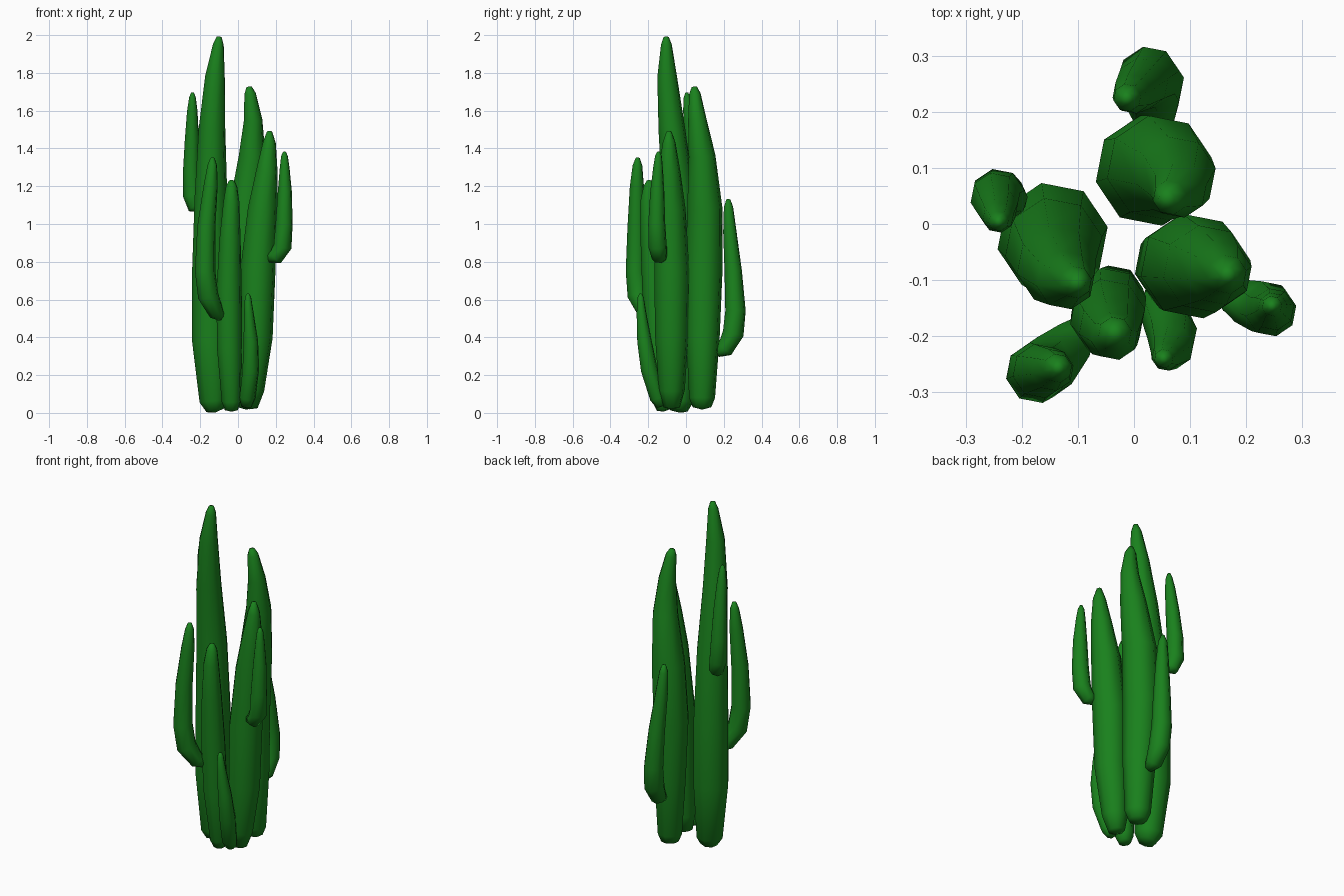
import bpy, bmesh, math
from mathutils import Vector

mat = bpy.data.materials.new("cactus_green")
mat.diffuse_color = (0.01, 0.22, 0.012, 1)
SIDES = 8


def stalk(name, path, turn=0.2):
    """Smooth eight-sided tube through (x, y, z, radius) rings with closed rounded ends."""
    bm = bmesh.new()
    pts = [Vector(p[:3]) for p in path]
    rings = []
    for i, p in enumerate(path):
        t = (pts[min(i + 1, len(pts) - 1)] - pts[max(i - 1, 0)]).normalized()
        u = Vector((0, 1, 0)).cross(t).normalized()
        v = t.cross(u)
        rings.append([bm.verts.new(pts[i] + p[3] * (math.cos(a) * u + math.sin(a) * v))
                      for a in (turn + 2 * math.pi * k / SIDES for k in range(SIDES))])
    for a, b in zip(rings, rings[1:]):
        for k in range(SIDES):
            n = (k + 1) % SIDES
            bm.faces.new((a[k], a[n], b[n], b[k]))
    # shallow domed caps
    for ring, p, q, r in ((rings[0], pts[0], pts[1], path[0][3]),
                          (rings[-1], pts[-1], pts[-2], path[-1][3])):
        tip = bm.verts.new(p + (p - q).normalized() * r * 0.25)
        for k in range(SIDES):
            bm.faces.new((ring[k], ring[(k + 1) % SIDES], tip))
    bmesh.ops.recalc_face_normals(bm, faces=bm.faces)
    me = bpy.data.meshes.new(name)
    bm.to_mesh(me)
    bm.free()
    for f in me.polygons:
        f.use_smooth = True
    me.materials.append(mat)
    ob = bpy.data.objects.new(name, me)
    bpy.context.collection.objects.link(ob)


# Main stems rising from the ground
stalk("tallest_stem", [
    (-0.12, -0.04, 0.015, 0.05), (-0.13, -0.035, 0.06, 0.075), (-0.145, -0.025, 0.38, 0.1),
    (-0.145, -0.025, 0.75, 0.1), (-0.143, -0.04, 1.15, 0.088), (-0.138, -0.075, 1.5, 0.072),
    (-0.122, -0.1, 1.78, 0.053), (-0.104, -0.104, 1.95, 0.029), (-0.1, -0.105, 1.99, 0.014)])
stalk("back_stem", [
    (0.045, 0.085, 0.03, 0.05), (0.045, 0.085, 0.08, 0.07), (0.04, 0.09, 0.4, 0.09),
    (0.03, 0.095, 0.75, 0.1), (0.045, 0.1, 1.08, 0.095), (0.075, 0.085, 1.36, 0.072),
    (0.08, 0.06, 1.55, 0.05), (0.064, 0.047, 1.69, 0.031), (0.058, 0.045, 1.725, 0.015)])
stalk("right_stem", [
    (0.06, -0.075, 0.03, 0.045), (0.07, -0.075, 0.12, 0.07), (0.095, -0.075, 0.4, 0.09),
    (0.105, -0.075, 0.75, 0.095), (0.13, -0.08, 1.08, 0.079), (0.153, -0.087, 1.28, 0.058),
    (0.166, -0.09, 1.43, 0.035), (0.167, -0.09, 1.49, 0.014)])
stalk("front_stem", [
    (-0.035, -0.12, 0.015, 0.035), (-0.035, -0.125, 0.06, 0.052), (-0.045, -0.145, 0.35, 0.068),
    (-0.047, -0.165, 0.65, 0.068), (-0.042, -0.185, 0.92, 0.057), (-0.035, -0.2, 1.12, 0.043),
    (-0.034, -0.195, 1.2, 0.03), (-0.034, -0.193, 1.23, 0.014)])
stalk("small_front_stem", [
    (0.045, -0.13, 0.04, 0.03), (0.05, -0.15, 0.08, 0.042), (0.068, -0.195, 0.23, 0.045),
    (0.068, -0.22, 0.38, 0.039), (0.057, -0.236, 0.53, 0.026), (0.053, -0.24, 0.61, 0.017),
    (0.053, -0.24, 0.63, 0.008)])

# Side arms that leave a stem and bend upward
stalk("front_left_arm", [
    (-0.09, -0.185, 0.51, 0.025), (-0.115, -0.215, 0.53, 0.042), (-0.158, -0.255, 0.62, 0.056),
    (-0.174, -0.265, 0.75, 0.055), (-0.168, -0.262, 0.98, 0.049), (-0.145, -0.26, 1.2, 0.038),
    (-0.136, -0.257, 1.31, 0.026), (-0.135, -0.256, 1.35, 0.011)])
stalk("back_left_arm", [
    (-0.2, 0.03, 1.085, 0.025), (-0.225, 0.04, 1.09, 0.042), (-0.243, 0.05, 1.15, 0.049),
    (-0.247, 0.047, 1.28, 0.045), (-0.244, 0.03, 1.45, 0.038), (-0.242, 0.012, 1.6, 0.028),
    (-0.241, 0.005, 1.67, 0.018), (-0.241, 0.004, 1.695, 0.008)])
stalk("right_arm", [
    (0.165, -0.13, 0.82, 0.026), (0.2, -0.14, 0.825, 0.042), (0.236, -0.15, 0.88, 0.049),
    (0.244, -0.155, 1.0, 0.046), (0.248, -0.152, 1.17, 0.038), (0.247, -0.148, 1.3, 0.026),
    (0.246, -0.146, 1.36, 0.018), (0.246, -0.146, 1.382, 0.008)])
stalk("back_arm", [
    (0.035, 0.165, 0.32, 0.026), (0.035, 0.205, 0.335, 0.045), (0.033, 0.25, 0.42, 0.057),
    (0.027, 0.262, 0.54, 0.055), (0.015, 0.25, 0.75, 0.047), (-0.003, 0.232, 0.96, 0.036),
    (-0.012, 0.225, 1.09, 0.025), (-0.013, 0.224, 1.13, 0.011)])
